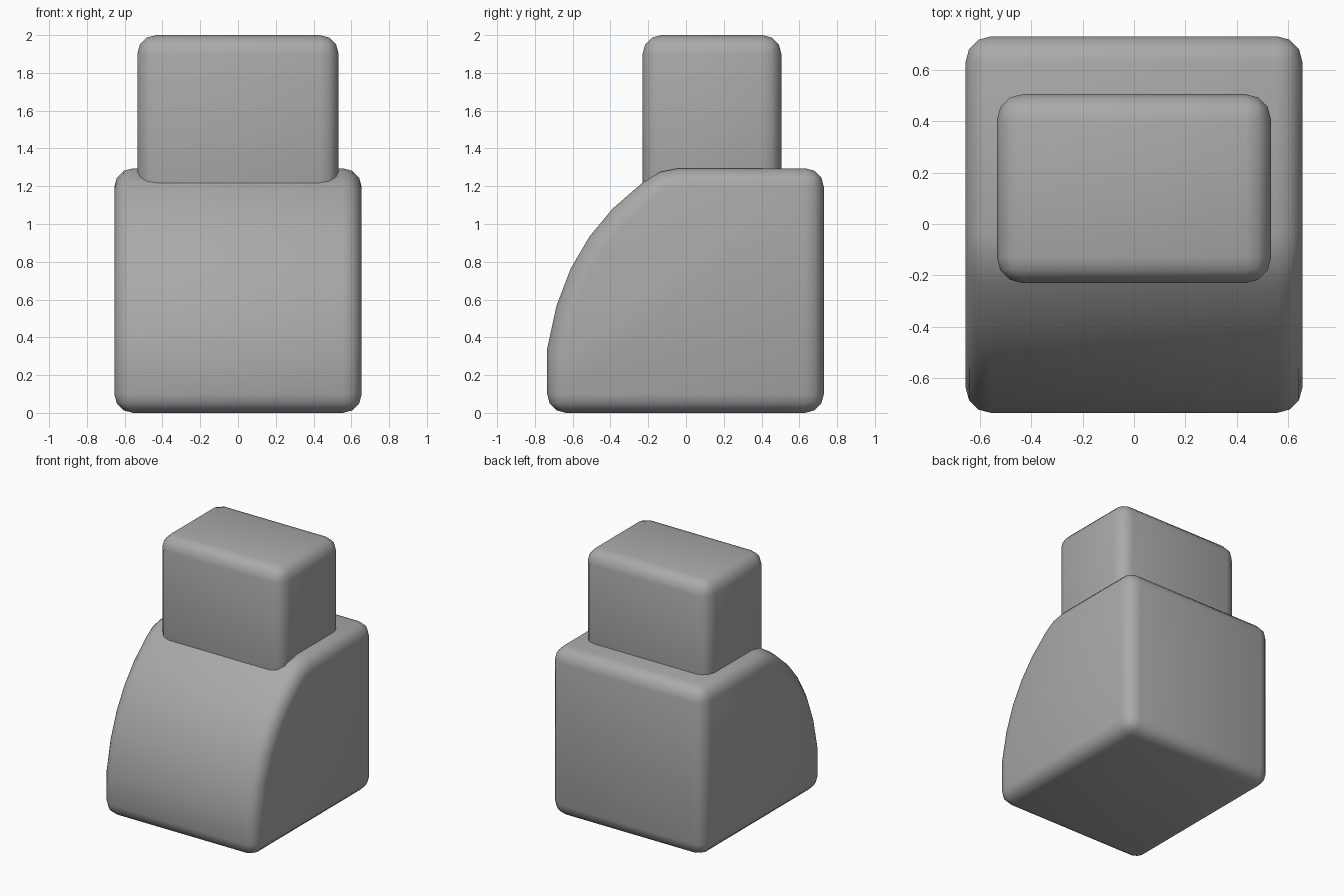
import bpy
import math

cube = bpy.data.objects.get("Cube")
if cube:
    bpy.data.objects.remove(cube, do_unlink=True)

grey = bpy.data.materials.new("plain grey")
grey.use_nodes = True
colour = (0.4, 0.4, 0.4, 1)
grey.diffuse_color = colour
grey.node_tree.nodes["Principled BSDF"].inputs["Base Color"].default_value = colour


def rounded_prism(name, profile, half_width, radius):
    """Extrude a (y, z) side profile along x and round its sharp edges."""
    n = len(profile)
    verts = [(x, y, z) for x in (-half_width, half_width) for y, z in profile]
    faces = [tuple(reversed(range(n))), tuple(range(n, 2 * n))]
    faces += [(i, (i + 1) % n, (i + 1) % n + n, i + n) for i in range(n)]
    mesh = bpy.data.meshes.new(name)
    mesh.from_pydata(verts, [], faces)
    mesh.materials.append(grey)
    obj = bpy.data.objects.new(name, mesh)
    bpy.context.collection.objects.link(obj)
    bevel = obj.modifiers.new("rounded edges", "BEVEL")
    bevel.width = radius
    bevel.segments = 3
    bevel.limit_method = "ANGLE"
    bevel.angle_limit = math.radians(40)
    bpy.ops.object.select_all(action="DESELECT")
    obj.select_set(True)
    bpy.context.view_layer.objects.active = obj
    bpy.ops.object.modifier_apply(modifier=bevel.name)
    bpy.ops.object.shade_smooth_by_angle(angle=math.radians(40))
    return obj


# Body: upright back and bottom, with a curved slope down the front
slope = [(-0.04, 1.295), (-0.14, 1.275), (-0.235, 1.215), (-0.39, 1.08),
         (-0.51, 0.935), (-0.61, 0.765), (-0.685, 0.57), (-0.735, 0.34)]
rounded_prism("body", [(0.73, 0), (0.73, 1.295)] + slope + [(-0.735, 0)], 0.655, 0.1)

# Upper block, sunk into the top of the body
rounded_prism("upper_block", [(0.505, 1.0), (0.505, 2), (-0.23, 2), (-0.23, 1.0)],
              0.533, 0.1)
